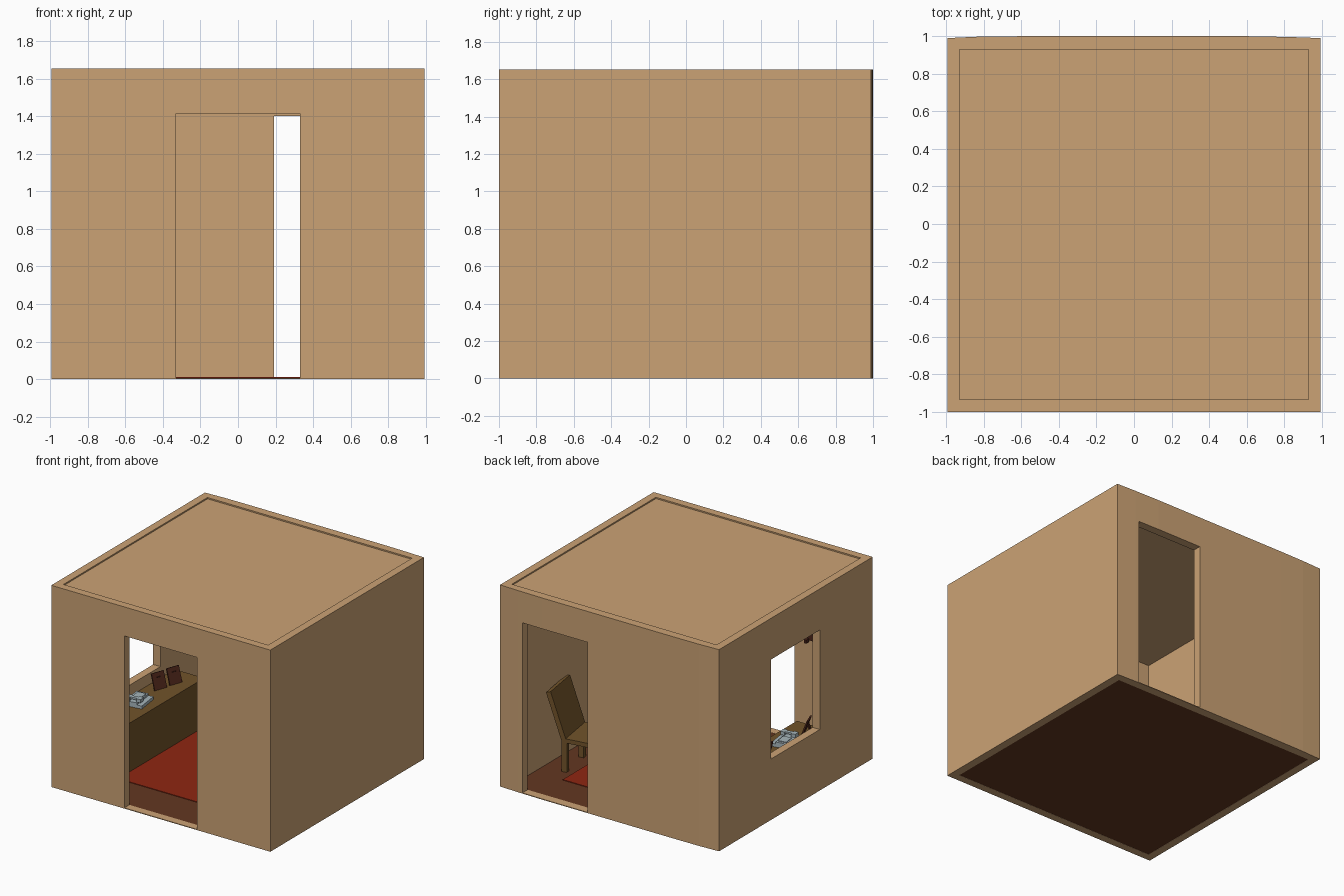
import bpy, bmesh
from math import radians
from mathutils import Matrix, Vector

if "Cube" in bpy.data.objects:
    bpy.data.objects.remove(bpy.data.objects["Cube"])


def material(name, r, g, b):
    m = bpy.data.materials.new(name)
    m.diffuse_color = [(c / 255) ** 2.2 for c in (r, g, b)] + [1]
    m.use_nodes = True
    m.node_tree.nodes["Principled BSDF"].inputs["Base Color"].default_value = m.diffuse_color
    return m


TAN = material("plaster", 202, 161, 116)
WOOD = material("wood", 113, 84, 46)
BROWN = material("floor_brown", 99, 58, 38)
RED = material("rug_red", 141, 43, 25)
DARK = material("frame_brown", 78, 42, 32)
GREY = material("device_grey", 165, 180, 186)


def prism(name, points, z0, z1, mat=None, matrix=None):
    """Extrude a flat outline upwards from z0 to z1."""
    bm = bmesh.new()
    face = bm.faces.new([bm.verts.new((x, y, z0)) for x, y in points])
    if z1 > z0:
        new = bmesh.ops.extrude_face_region(bm, geom=[face])["geom"]
        bmesh.ops.translate(bm, vec=(0, 0, z1 - z0),
                            verts=[v for v in new if isinstance(v, bmesh.types.BMVert)])
        bmesh.ops.recalc_face_normals(bm, faces=bm.faces)
    if matrix:
        bm.transform(matrix)
    mesh = bpy.data.meshes.new(name)
    bm.to_mesh(mesh)
    bm.free()
    ob = bpy.data.objects.new(name, mesh)
    bpy.context.collection.objects.link(ob)
    if mat:
        mesh.materials.append(mat)
    return ob


def box(name, xs, ys, zs, mat=None, matrix=None):
    (a, b), (c, d) = xs, ys
    return prism(name, [(a, c), (b, c), (b, d), (a, d)], zs[0], zs[1], mat, matrix)


def place(x, y, z, turn=0):
    return Matrix.Translation((x, y, z)) @ Matrix.Rotation(radians(turn), 4, 'Z')


# Walls: outer shell with a slightly bowed back, hollowed and pierced
W, H, T = 0.993, 1.653, 0.065
outline = [(-W, -1), (W, -1), (W, .99), (.82, .996), (.6, 1), (-.6, 1), (-.82, .998), (-W, .99)]
walls = prism("walls", outline, 0, H, TAN)
inside = W - T
cutters = [
    box("cut_room", (-inside, inside), (-1 + T, .93), (-1, 3)),
    box("cut_front_door", (-.33, .33), (-1.2, -.8), (.006, 1.415)),
    box("cut_back_door", (.193, .785), (.8, 1.2), (.006, 1.40)),
    box("cut_window", (-1.2, -.8), (-.315, .32), (.5, 1.315)),
]
bpy.context.view_layer.objects.active = walls
for c in cutters:
    c.hide_render = True
    mod = walls.modifiers.new(c.name, 'BOOLEAN')
    mod.operation, mod.solver, mod.object = 'DIFFERENCE', 'EXACT', c
    bpy.ops.object.modifier_apply(modifier=mod.name)
    bpy.data.objects.remove(c)

# Floor, ceiling and rug
room = (-inside, inside), (-1 + T, .93)
box("floor", *room, (.001, .005), BROWN)
box("ceiling", *room, (1.638, 1.642), TAN)
box("rug", (-.67, .67), (-.61, .64), (.005, .01), RED)

# Desk: top board, front panel, end panels
box("desk_top", (-.925, -.656), (-.5, .5), (.385, .41), WOOD)
box("desk_front_panel", (-.68, -.657), (-.5, .5), (.005, .385), WOOD)
for s, side in ((-1, "front"), (1, "back")):
    y = sorted((s * .499, s * .475))
    box("desk_end_" + side, (-.925, -.68), y, (.005, .385), WOOD)

# Chair: faces the desk, turned slightly
chair = place(.61, .33, 0, 9)
box("chair_seat", (-.17, .18), (-.165, .165), (.245, .28), WOOD, chair)
for lx in (-.15, .16):
    for ly in (-.143, .143):
        box("chair_leg", (lx - .021, lx + .021), (ly - .021, ly + .021), (.005, .245), WOOD, chair)
lean = chair @ Matrix.Translation((.18, 0, .25)) @ Matrix.Rotation(radians(19), 4, 'Y')
box("chair_back", (-.04, 0), (-.165, .165), (0, .40), WOOD, lean)

# Desk telephone: stepped body, keypad and handset
phone = place(-.805, -.13, .41, 8)
box("phone_base", (-.07, .07), (-.095, .095), (0, .025), GREY, phone)
box("phone_step", (-.07, .03), (-.095, .095), (.025, .042), GREY, phone)
box("keypad", (-.05, .02), (-.015, .075), (.042, .048), GREY, phone)
box("handset_grip", (-.055, .02), (-.075, -.045), (.055, .07), GREY, phone)
for hx in (-.07, .02):
    box("handset_end", (hx, hx + .035), (-.085, -.035), (.042, .07), GREY, phone)

# Picture frames: leaning panel with a prop behind
for x, y, turn in ((-.84, -.36, 20), (-.83, .16, -20), (-.79, .30, -20)):
    spot = place(x, y, .41, turn)
    panel = spot @ Matrix.Translation((.03, 0, 0)) @ Matrix.Rotation(radians(-20), 4, 'Y')
    box("frame_panel", (-.012, 0), (-.055, .055), (.004, .135), DARK, panel)
    prop = spot @ Matrix.Translation((-.05, 0, 0)) @ Matrix.Rotation(radians(22), 4, 'Y')
    box("frame_prop", (0, .01), (-.018, .018), (.002, .105), DARK, prop)

# Peg rack on the inner front wall
box("rack_board", (-.82, -.42), (-.935, -.92), (.86, .91), DARK)
for i in range(5):
    x = -.78 + i * .08
    box("rack_peg", (x - .01, x + .01), (-.92, -.885), (.845, .875), DARK)
